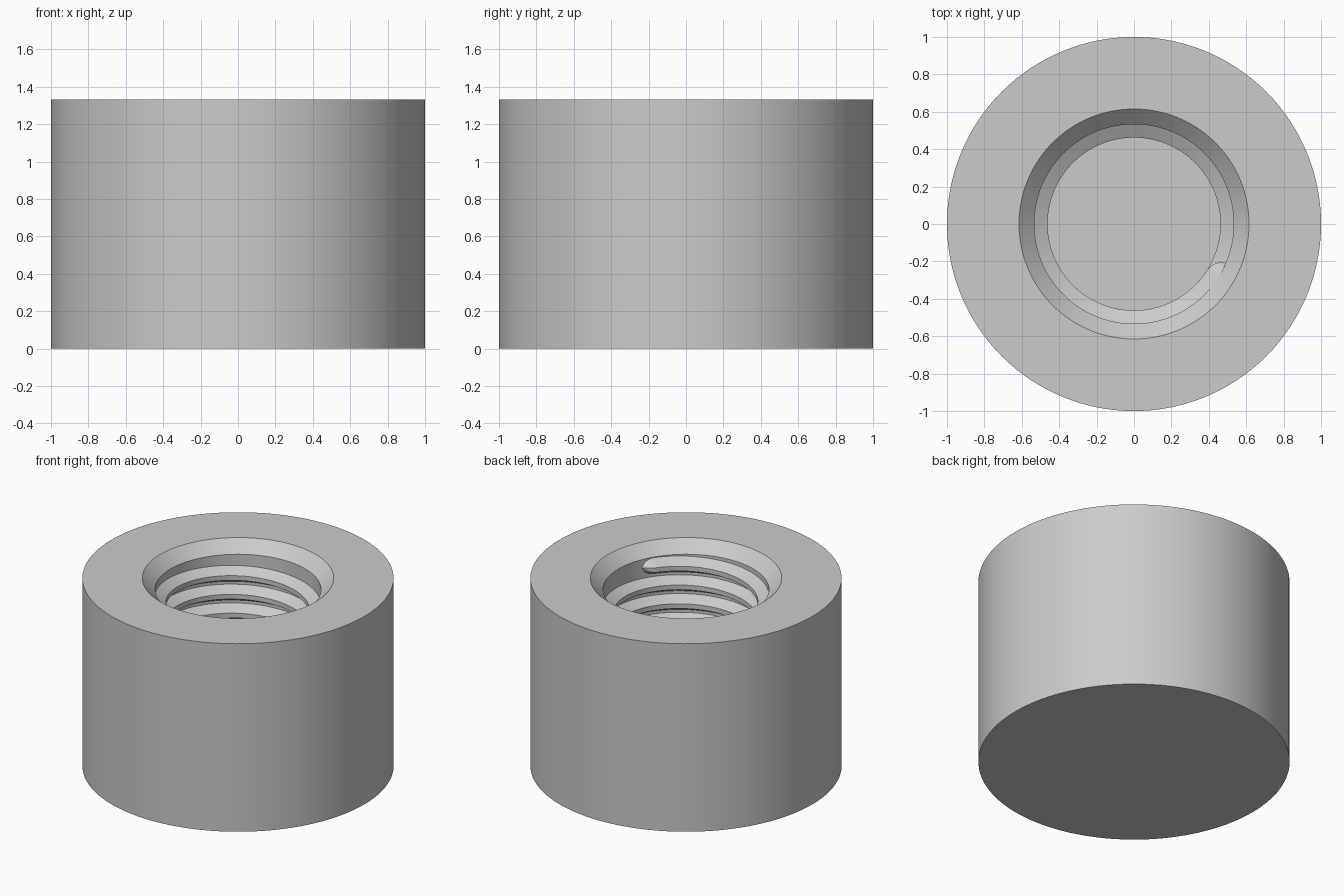
import bpy
import bmesh
import math
from mathutils import Matrix

cube = bpy.data.objects.get("Cube")
if cube:
    bpy.data.objects.remove(cube, do_unlink=True)

SEGMENTS = 128
HEIGHT, OUTER_R = 1.333, 1.0
RIM_R, WALL_R, CREST_R = 0.615, 0.533, 0.462
CHAMFER = 0.08
FLOOR_Z = 0.27
PITCH = 0.133
THREAD_TOP, THREAD_BOTTOM = 1.195, 0.34
START = math.radians(-23)

grey = bpy.data.materials.new("plain_grey")
grey.use_nodes = True
colour = (0.6, 0.6, 0.6, 1)
grey.diffuse_color = colour
grey.node_tree.nodes["Principled BSDF"].inputs["Base Color"].default_value = colour


def finish(name, bm):
    """Turn a bmesh into a smooth-shaded object with sharp edges kept."""
    bmesh.ops.remove_doubles(bm, verts=bm.verts, dist=1e-5)
    bmesh.ops.recalc_face_normals(bm, faces=bm.faces)
    mesh = bpy.data.meshes.new(name)
    bm.to_mesh(mesh)
    bm.free()
    mesh.materials.append(grey)
    obj = bpy.data.objects.new(name, mesh)
    bpy.context.collection.objects.link(obj)
    bpy.ops.object.select_all(action="DESELECT")
    obj.select_set(True)
    bpy.context.view_layer.objects.active = obj
    bpy.ops.object.shade_smooth_by_angle(angle=math.radians(30))
    return obj


# Cylindrical body with a chamfered blind hole, turned from one profile
profile = [(0, 0), (OUTER_R, 0), (OUTER_R, HEIGHT), (RIM_R, HEIGHT),
           (WALL_R, HEIGHT - CHAMFER), (WALL_R, FLOOR_Z), (0, FLOOR_Z)]
bm = bmesh.new()
verts = [bm.verts.new((r, 0, z)) for r, z in profile]
edges = [bm.edges.new(pair) for pair in zip(verts, verts[1:])]
bmesh.ops.spin(bm, geom=verts + edges, cent=(0, 0, 0), axis=(0, 0, 1),
               angle=math.tau, steps=SEGMENTS)
finish("threaded_cap_body", bm)

# Internal right-handed thread: a trapezoid swept down a helix, tapered at both ends
base_r = WALL_R + 0.003
root_half, crest_half = PITCH * 7 / 16, PITCH / 8
section = [(0, root_half), (1, crest_half), (1, -crest_half), (0, -root_half)]
sweep = math.tau * (THREAD_TOP - THREAD_BOTTOM) / PITCH
taper = math.radians(10)
step = math.tau / SEGMENTS

angles = [taper * i / 6 for i in range(6)]
count = math.ceil((sweep - 2 * taper) / step)
angles += [taper + (sweep - 2 * taper) * i / count for i in range(count)]
angles += [sweep - taper + taper * i / 6 for i in range(7)]

bm = bmesh.new()
rings = []
for t in angles:
    end = min(t, sweep - t, taper) / taper
    size = max(0.1, math.sqrt(max(0, end * (2 - end))))
    turn = Matrix.Rotation(START - t, 4, "Z")
    ring = []
    for depth, dz in section:
        r = base_r - depth * size * (base_r - CREST_R)
        v = bm.verts.new((r, 0, THREAD_TOP - PITCH * t / math.tau + dz * size))
        v.co = turn @ v.co
        ring.append(v)
    rings.append(ring)
for a, b in zip(rings, rings[1:]):
    for i in range(4):
        j = (i + 1) % 4
        bm.faces.new((a[i], a[j], b[j], b[i]))
bm.faces.new(rings[0])
bm.faces.new(rings[-1])
finish("internal_thread", bm)
